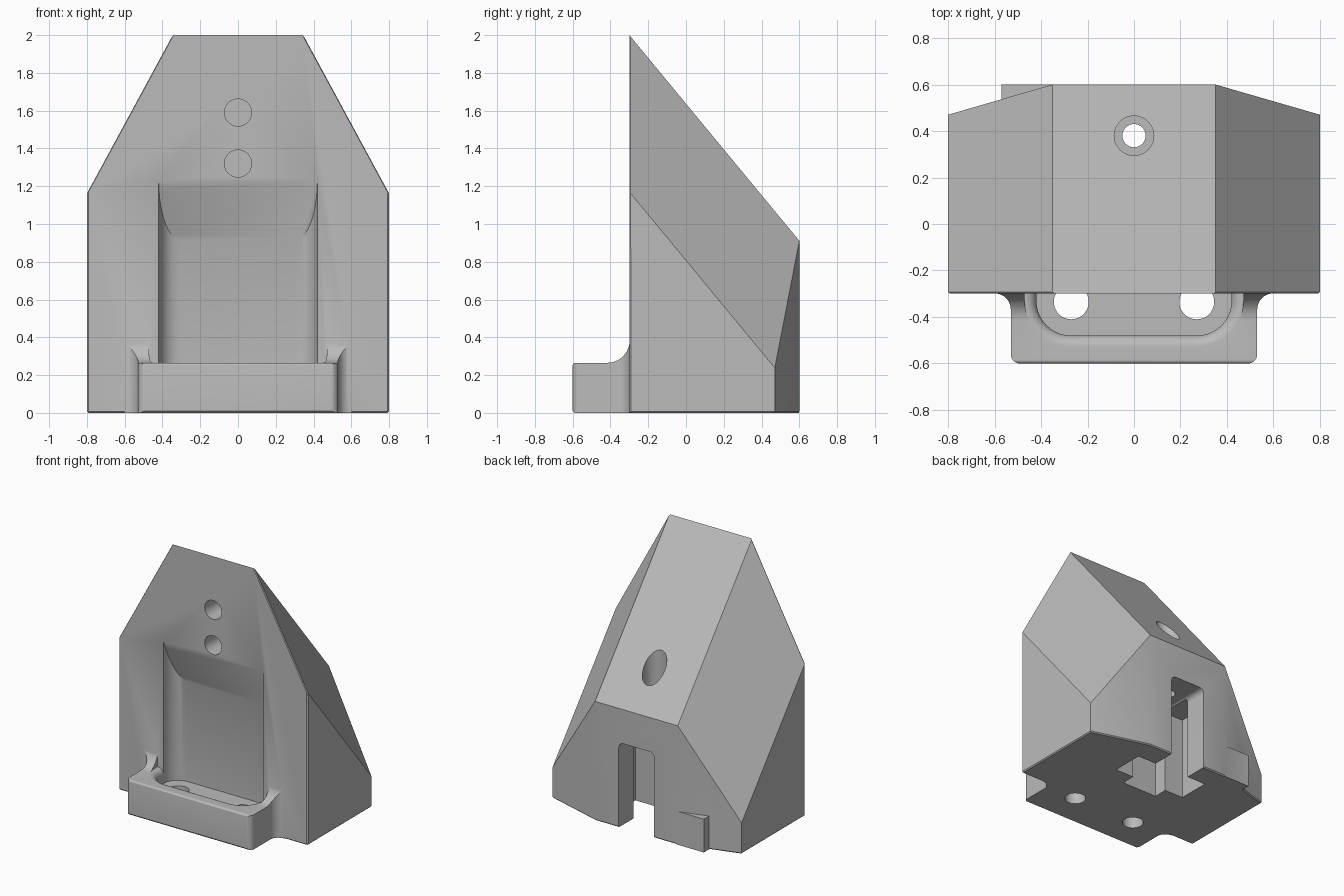
import bpy, bmesh
from math import cos, sin, radians

if "Cube" in bpy.data.objects:
    bpy.data.objects.remove(bpy.data.objects["Cube"], do_unlink=True)

grey = bpy.data.materials.new("plain_grey")
grey.use_nodes = True
colour = (0.5, 0.5, 0.5, 1)
grey.diffuse_color = colour
grey.node_tree.nodes["Principled BSDF"].inputs["Base Color"].default_value = colour


def finish(name, bm):
    bmesh.ops.recalc_face_normals(bm, faces=bm.faces[:])
    mesh = bpy.data.meshes.new(name)
    bm.to_mesh(mesh)
    bm.free()
    mesh.materials.append(grey)
    obj = bpy.data.objects.new(name, mesh)
    bpy.context.collection.objects.link(obj)
    return obj


def prism(name, axis, outline, lo, hi):
    """Extrude a 2D outline along an axis."""
    place = {"x": lambda p, d: (d, p[0], p[1]),
             "y": lambda p, d: (p[0], d, p[1]),
             "z": lambda p, d: (p[0], p[1], d)}[axis]
    return loft(name, [[place(p, d) for p in outline] for d in (lo, hi)])


def loft(name, rings):
    bm = bmesh.new()
    loops = [[bm.verts.new(p) for p in ring] for ring in rings]
    n = len(loops[0])
    for a, b in zip(loops, loops[1:]):
        for i in range(n):
            j = (i + 1) % n
            bm.faces.new((a[i], a[j], b[j], b[i]))
    bm.faces.new(loops[0])
    bm.faces.new(loops[-1])
    return finish(name, bm)


def arc(cx, cy, r, start, end, steps=10):
    angles = [radians(start + (end - start) * i / steps) for i in range(steps + 1)]
    return [(cx + r * cos(a), cy + r * sin(a)) for a in angles]


def mirrored(half):
    return half + [(-x, y) for x, y in reversed(half)]


def circle(cx, cy, r):
    return arc(cx, cy, r, 0, 360, 40)[:-1]


def rectangle(x0, x1, y0, y1):
    return [(x0, y0), (x1, y0), (x1, y1), (x0, y1)]


def combine(target, tool, operation="DIFFERENCE"):
    mod = target.modifiers.new(tool.name, "BOOLEAN")
    mod.object, mod.operation, mod.solver = tool, operation, "EXACT"
    bpy.context.view_layer.objects.active = target
    bpy.ops.object.modifier_apply(modifier=mod.name)
    bpy.data.objects.remove(tool, do_unlink=True)


# Faceted main body
FRONT, BACK, RIDGE, SIDE = -0.3, 0.6, 0.35, 0.8


def roof(x, y):
    return 2 - 1.844 * (x - RIDGE) - 1.21 * (y - FRONT)


bm = bmesh.new()
for s in (-1, 1):
    for x, y in ((RIDGE, FRONT), (SIDE, FRONT), (SIDE, 0.47), (RIDGE, BACK)):
        bm.verts.new((s * x, y, roof(x, y)))
        if (x, y) != (RIDGE, FRONT):
            bm.verts.new((s * x, y, 0))
bmesh.ops.convex_hull(bm, input=bm.verts[:])
bmesh.ops.dissolve_limit(bm, angle_limit=radians(1), verts=bm.verts[:], edges=bm.edges[:])
rims = [e for e in bm.edges
        if all(v.co.z < 0.001 for v in e.verts)
        or (all(v.co.y < FRONT + 0.001 for v in e.verts)
            and min(v.co.z for v in e.verts) < 1.9)]
bmesh.ops.bevel(bm, geom=rims, offset=0.008, segments=1, affect="EDGES")
body = finish("body", bm)

# Front ledge: plan with flared roots, trimmed by a side profile
plan = mirrored([(0.6, -0.2)] + arc(0.6, -0.368, 0.07, 90, 180)
                + arc(0.49, -0.56, 0.04, 0, -90))
ledge = prism("ledge", "z", plan, -0.1, 0.5)
profile = ([(-0.2, 0), (-0.59, 0), (-0.6, 0.01)]
           + arc(-0.585, 0.25, 0.015, 180, 90, 4)
           + arc(-0.418, 0.385, 0.12, -90, 0) + [(-0.2, 0.385)])
combine(ledge, prism("ledge_profile", "x", profile, -0.9, 0.9), "INTERSECT")

# Rounded lip of the ledge tray
rings = []
for angle in range(0, 91, 10):
    grow = 0.05 * (1 - cos(radians(angle)))
    z = 0.215 + 0.05 * sin(radians(angle))
    edge = mirrored([(0.42 + grow, -0.1)] + arc(0.27, -0.33, 0.15 + grow, 0, -90))
    rings.append([(x, y, z) for x, y in edge])
rings.append([(x, y, 0.6) for x, y in edge])
combine(ledge, loft("lip_cutter", rings))
combine(body, ledge, "UNION")

# Small tab on the back
combine(body, prism("back_tab", "z", rectangle(-0.57, -0.34, 0.46, 0.599), 0, 0.255), "UNION")

# Front pocket with rounded corners and a sloping ceiling
plan = mirrored(arc(0.3, -0.3, 0.12, 90, 0) + arc(0.27, -0.33, 0.15, 0, -90))
pocket = prism("pocket_cutter", "z", plan, 0.15, 2.5)
ceiling = [(-0.7, 0.1), (-0.1, 0.1), (-0.1, 0.697), (-0.7, 2.297)]
combine(pocket, prism("ceiling_cutter", "x", ceiling, -0.9, 0.9), "INTERSECT")
combine(body, pocket)

# Drain holes through the tray floor
for x in (-0.27, 0.27):
    combine(body, prism("floor_hole", "z", circle(x, -0.335, 0.075), -0.1, 0.2))

# Blind holes in the front
for z in (1.32, 1.59):
    combine(body, prism("front_hole", "y", circle(0, z, 0.072), -0.4, -0.08))

# Rear slot, its side wings, and the stepped screw hole above
slot = mirrored([(0.15, -0.1)] + arc(0.11, 0.61, 0.04, 0, 90, 6))
combine(body, prism("rear_slot", "y", slot, 0.06, 0.8))
combine(body, prism("slot_wings", "z", rectangle(-0.31, 0.31, 0.17, 0.42), -0.1, 0.64))
combine(body, prism("screw_hole", "z", circle(0, 0.38, 0.05), 0.5, 1.0))
combine(body, prism("screw_recess", "z", circle(0, 0.38, 0.085), 0.85, 1.6))

# Smooth the curved parts, keep the facets crisp
bpy.ops.object.select_all(action="DESELECT")
body.select_set(True)
bpy.context.view_layer.objects.active = body
bpy.ops.object.shade_smooth_by_angle(angle=radians(25))
